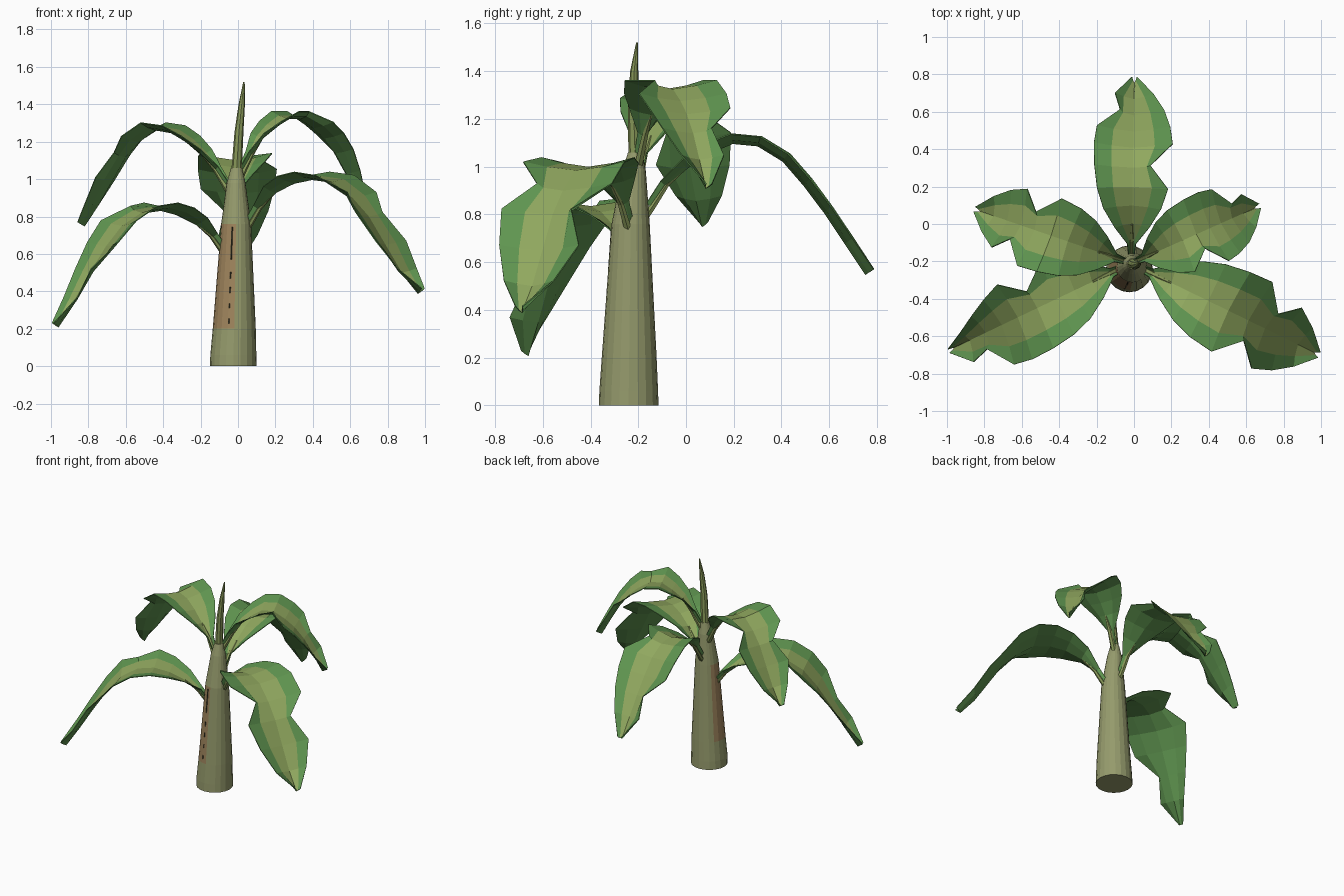
import bpy
import bmesh
import math
from mathutils import Vector

cube = bpy.data.objects.get("Cube")
if cube:
    bpy.data.objects.remove(cube, do_unlink=True)


def make_material(name, rgb):
    mat = bpy.data.materials.new(name)
    mat.use_nodes = True
    mat.diffuse_color = (*rgb, 1)
    bsdf = mat.node_tree.nodes["Principled BSDF"]
    bsdf.inputs["Base Color"].default_value = (*rgb, 1)
    bsdf.inputs["Roughness"].default_value = 0.8
    return mat


BARK = make_material("bark_green", (0.30, 0.325, 0.15))
DRY_BARK = make_material("dry_bark", (0.35, 0.235, 0.11))
SEAM = make_material("dark_seam", (0.06, 0.06, 0.03))
LEAF = make_material("leaf_light_green", (0.28, 0.39, 0.114))
LEAF_EDGE = make_material("leaf_edge_green", (0.115, 0.30, 0.08))
SHOOT = make_material("shoot_green", (0.25, 0.32, 0.10))


def finish(name, bm, mats):
    mesh = bpy.data.meshes.new(name)
    bm.to_mesh(mesh)
    bm.free()
    for mat in mats:
        mesh.materials.append(mat)
    obj = bpy.data.objects.new(name, mesh)
    bpy.context.collection.objects.link(obj)
    return obj


def tube(name, rings, sides, mats, rule=None):
    """Capped loft through horizontal rings given as (centre, radius)."""
    bm = bmesh.new()
    loops = []
    for centre, radius in rings:
        loops.append([bm.verts.new(Vector(centre) + radius * Vector((
            math.cos(math.tau * i / sides), math.sin(math.tau * i / sides), 0)))
            for i in range(sides)])
    for low, high in zip(loops, loops[1:]):
        for i in range(sides):
            j = (i + 1) % sides
            face = bm.faces.new((low[i], low[j], high[j], high[i]))
            if rule:
                face.material_index = rule(face.calc_center_median(), (i + 0.5) * 360 / sides)
    bm.faces.new(loops[0][::-1])
    bm.faces.new(loops[-1])
    return finish(name, bm, mats)


# Trunk, with a dry patch on its front right side
def dry_patch(centre, angle):
    return int(0.2 < centre.z < 0.76 and 150 < angle < 265)


PATCH_LOW = Vector((-0.02, -0.238, 0.2))
PATCH_HIGH = Vector((-0.01, -0.232, 0.76))
tube("trunk", [
    ((-0.025, -0.24, 0), 0.125),
    ((-0.025, -0.24, 0.06), 0.123),
    (PATCH_LOW, 0.115),
    (PATCH_HIGH, 0.08),
    ((-0.01, -0.218, 0.98), 0.05),
    ((-0.008, -0.213, 1.06), 0.03),
], 20, [BARK, DRY_BARK], dry_patch)


# Broken dark seam along the edge of the dry patch
def seam_point(share):
    a = math.radians(255)
    radius = 0.114 + (0.08 - 0.114) * share
    return PATCH_LOW.lerp(PATCH_HIGH, share) + radius * Vector((math.cos(a), math.sin(a), 0))


for low, high in ((0.05, 0.1), (0.2, 0.24), (0.34, 0.4), (0.48, 0.54), (0.66, 0.97)):
    tube("bark_seam", [(seam_point(low), 0.004), (seam_point(high), 0.004)], 4, [SEAM])

# Rolled young leaf at the top
tube("young_shoot", [
    ((-0.008, -0.213, 1.04), 0.028),
    ((0.005, -0.22, 1.25), 0.024),
    ((0.02, -0.217, 1.4), 0.017),
    ((0.032, -0.205, 1.52), 0.004),
], 8, [SHOOT])

# Stations along a leaf, and the half width at each as a share of the widest
STATIONS = [0.07, 0.13, 0.22, 0.32, 0.42, 0.53, 0.64, 0.73, 0.82, 0.91, 1.0]
WIDTHS = [0.06, 0.1, 0.43, 0.73, 0.9, 0.98, 1.0, 0.93, 0.77, 0.48, 0.06]
ORIGIN = Vector((-0.015, -0.21, 0))


def leaf(name, angle, reach, half_width, heights, left_notch, right_notch, right_taper=0):
    """Channelled blade: the midrib lies lowest and both edges curl up."""
    a = math.radians(angle)
    out = Vector((math.cos(a), math.sin(a), 0))
    left = Vector((-math.sin(a), math.cos(a), 0))
    path = [ORIGIN + out * reach * u + Vector((0, 0, z)) for u, z in zip(STATIONS, heights)]
    last = len(path) - 1
    bm = bmesh.new()
    rows = []
    for i, point in enumerate(path):
        tangent = (path[min(i + 1, last)] - path[max(i - 1, 0)]).normalized()
        normal = tangent.cross(left)
        lift = 0.03 if i < 2 else 0.04
        slim = 1 - right_taper * max(0, STATIONS[i] - 0.55)
        row = []
        for side, notch, scale in ((1, left_notch, 1), (-1, right_notch, slim)):
            full = half_width * WIDTHS[i] * scale
            edge = full * (0.45 if i == notch else 1)
            inner = min(full * 0.55, edge * 0.8)
            pair = [point + left * side * edge + normal * lift,
                    point + left * side * inner + normal * lift * 0.4]
            row += pair + [point] if side == 1 else pair[::-1]
        rows.append([bm.verts.new(p) for p in row])
    for i in range(last):
        for j in range(4):
            face = bm.faces.new((rows[i][j], rows[i][j + 1], rows[i + 1][j + 1], rows[i + 1][j]))
            face.material_index = int(j in (0, 3))
    blade = finish(name, bm, [LEAF, LEAF_EDGE])
    # Thin underside in the deeper green
    skin = blade.modifiers.new("underside", "SOLIDIFY")
    skin.thickness = 0.005
    skin.offset = -1
    skin.material_offset = 1
    skin.material_offset_rim = 1
    # Stalk from inside the trunk into the underside of the blade
    foot = ORIGIN + Vector((0, 0, heights[0] - 0.1))
    tube(name + "_stalk", [(foot, 0.02), (path[0], 0.018),
                           (path[1], 0.015), (path[2], 0.006)], 6, [SHOOT])


leaf("back_leaf", 89, 0.965, 0.21,
     [0.83, 0.92, 0.995, 1.06, 1.1, 1.09, 1.025, 0.925, 0.81, 0.68, 0.55], 8, 5)
leaf("back_left_leaf", 24, 0.72, 0.2,
     [1.05, 1.13, 1.22, 1.28, 1.325, 1.325, 1.275, 1.22, 1.14, 1.03, 0.91], 8, 5)
leaf("back_right_leaf", 161, 0.855, 0.21,
     [0.97, 1.05, 1.13, 1.2, 1.25, 1.265, 1.2, 1.12, 0.99, 0.86, 0.75], 7, 6)
leaf("front_right_leaf", 205.5, 1.05, 0.235,
     [0.61, 0.69, 0.76, 0.81, 0.835, 0.82, 0.75, 0.64, 0.5, 0.35, 0.21], 8, 5, 1.4)
leaf("front_left_leaf", -26, 1.09, 0.24,
     [0.74, 0.84, 0.93, 0.98, 1.0, 0.985, 0.9, 0.8, 0.65, 0.5, 0.39], 7, 6)
